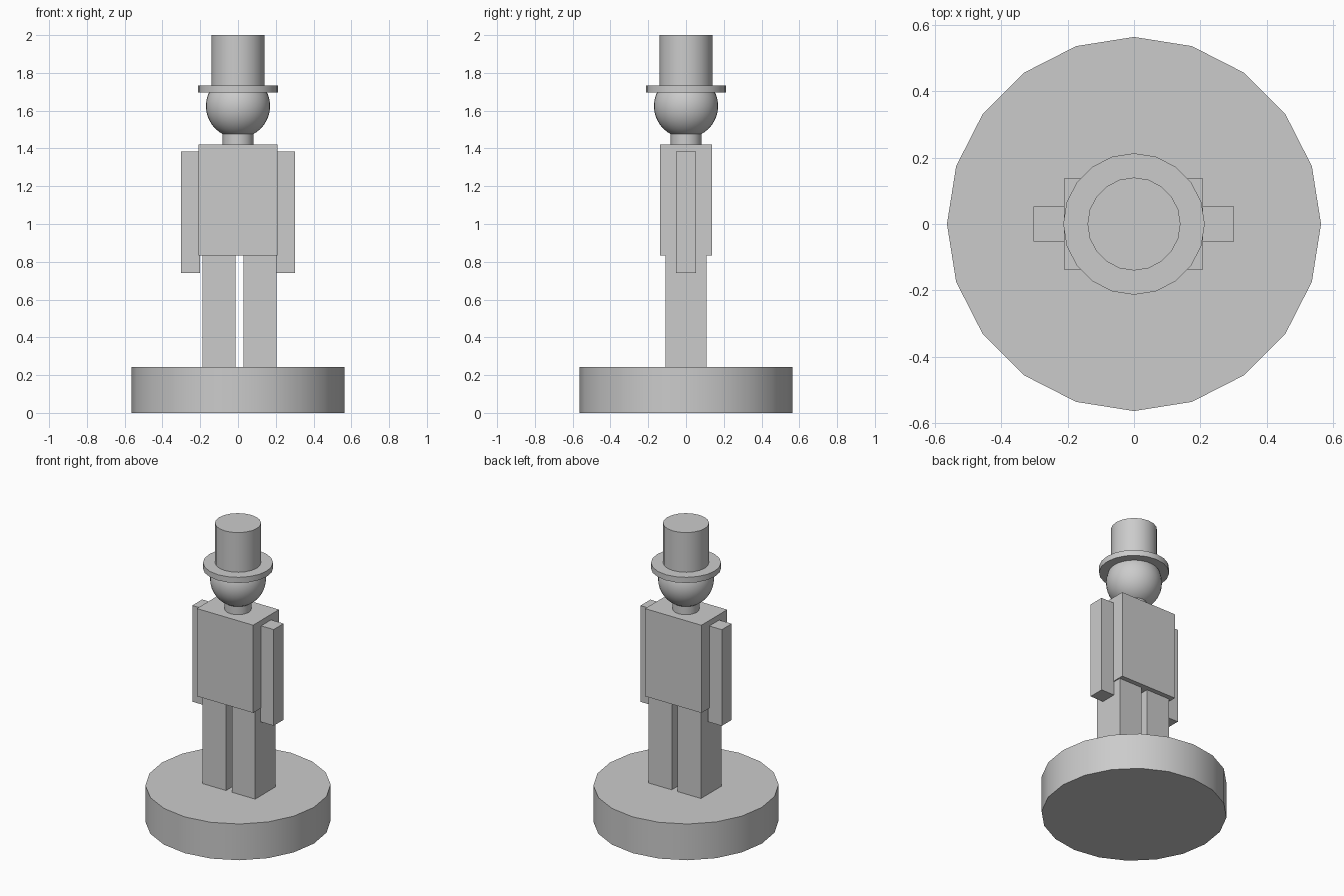
import bpy
import math

if "Cube" in bpy.data.objects:
    bpy.data.objects.remove(bpy.data.objects["Cube"])


def smooth(obj):
    bpy.ops.object.shade_smooth_by_angle(angle=math.radians(35))
    return obj


def box(name, x, y, z):
    """Box from (min, max) ranges on each axis."""
    ranges = (x, y, z)
    bpy.ops.mesh.primitive_cube_add(size=1, location=[(a + b) / 2 for a, b in ranges])
    obj = bpy.context.object
    obj.name = name
    obj.scale = [b - a for a, b in ranges]
    bpy.ops.object.transform_apply(location=False, rotation=False, scale=True)
    return obj


def disc(name, radius, z0, z1):
    """Upright 20-sided cylinder with a vertex on the x axis."""
    bpy.ops.mesh.primitive_cylinder_add(vertices=20, radius=radius, depth=z1 - z0,
                                        location=(0, 0, (z0 + z1) / 2))
    bpy.context.object.name = name
    return smooth(bpy.context.object)


# Round base
disc("base", 0.563, 0.0, 0.243)

# Legs, slightly off centre
box("left_leg", (-0.187, -0.013), (-0.108, 0.108), (0.243, 0.832))
box("right_leg", (0.03, 0.203), (-0.108, 0.108), (0.243, 0.832))

# Torso and arms
box("torso", (-0.21, 0.208), (-0.137, 0.137), (0.834, 1.422))
box("left_arm", (-0.303, -0.2), (-0.052, 0.053), (0.74, 1.385))
box("right_arm", (0.2, 0.301), (-0.052, 0.053), (0.74, 1.385))

# Neck and head
disc("neck", 0.081, 1.422, 1.5)
bpy.ops.mesh.primitive_uv_sphere_add(segments=32, ring_count=20, radius=0.17,
                                     location=(0, 0, 1.625))
bpy.context.object.name = "head"
smooth(bpy.context.object)

# Top hat
disc("hat_brim", 0.213, 1.696, 1.734)
disc("hat_crown", 0.14, 1.734, 2.0)
